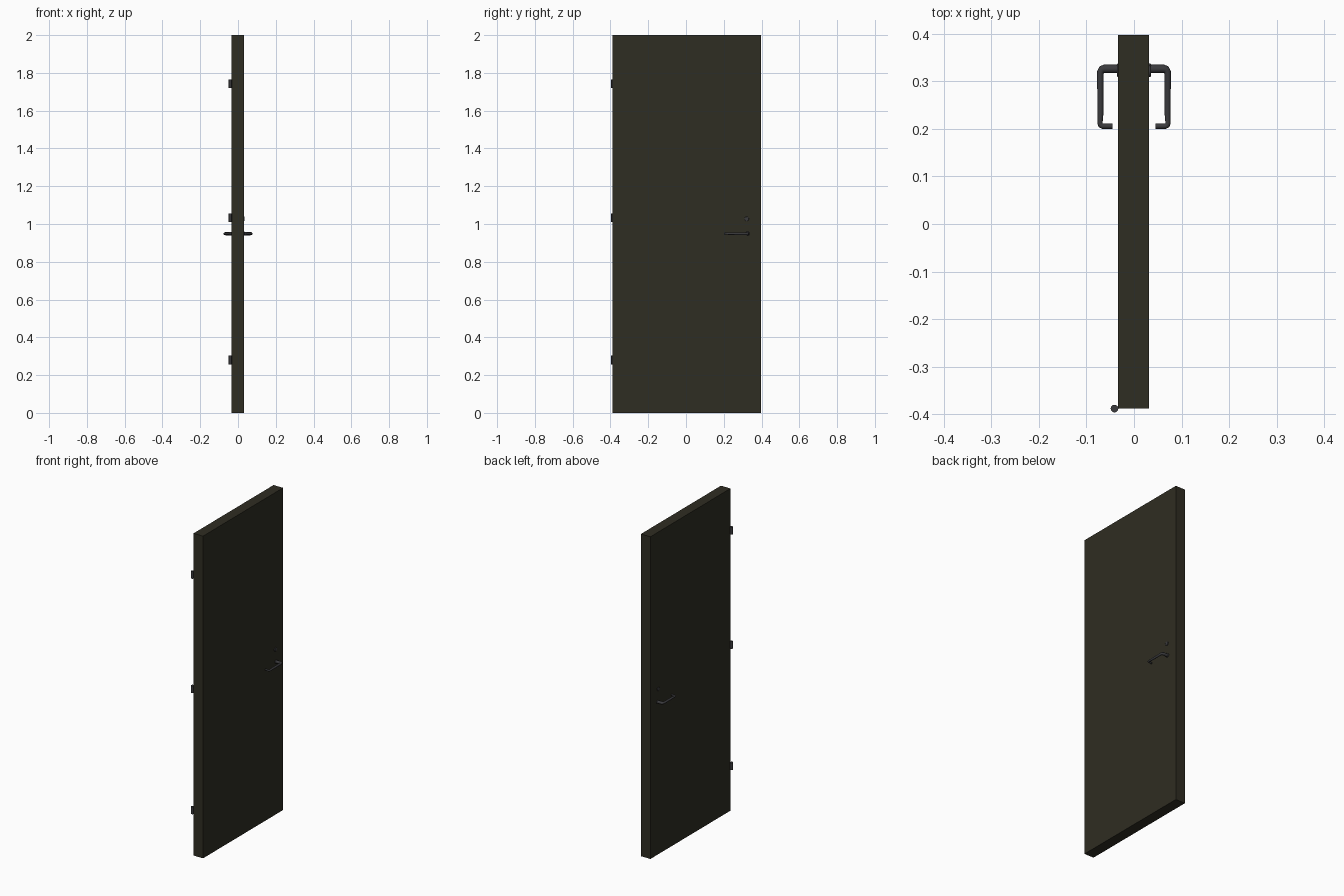
import bpy, math
from mathutils import Vector

if "Cube" in bpy.data.objects:
    bpy.data.objects.remove(bpy.data.objects["Cube"])


def material(name, color):
    m = bpy.data.materials.new(name)
    m.diffuse_color = (*color, 1)
    m.use_nodes = True
    m.node_tree.nodes["Principled BSDF"].inputs["Base Color"].default_value = m.diffuse_color
    return m


DOOR = material("dark_olive_paint", (0.028, 0.026, 0.016))
METAL = material("dark_grey_metal", (0.043, 0.043, 0.047))


def finish(obj, name, mat, smooth=True):
    obj.name = name
    obj.data.materials.clear()
    obj.data.materials.append(mat)
    if smooth:
        bpy.ops.object.shade_smooth_by_angle(angle=math.radians(40))
    return obj


def cylinder(name, loc, radius, depth, along_x=False, bevel=0.0):
    rot = (0, math.pi / 2, 0) if along_x else (0, 0, 0)
    bpy.ops.mesh.primitive_cylinder_add(vertices=24, radius=radius, depth=depth,
                                        location=loc, rotation=rot)
    obj = bpy.context.object
    if bevel:
        mod = obj.modifiers.new("rounded_rim", 'BEVEL')
        mod.width, mod.segments = bevel, 2
    return finish(obj, name, METAL)


# Door slab
bpy.ops.mesh.primitive_cube_add(size=1, location=(-0.001, 0.0045, 1.0))
slab = bpy.context.object
slab.scale = (0.065, 0.785, 2.0)
bpy.ops.object.transform_apply(location=False, rotation=False, scale=True)
finish(slab, "door_slab", DOOR, smooth=False)

# Three hinge knuckles on the left face edge
for i, z in enumerate((0.28, 1.032, 1.742)):
    cylinder(f"hinge_{i + 1}", (-0.041, -0.388, z), 0.008, 0.045)


def lever(name, s):
    """Lever handle: shank out of the door, long grip, short return."""
    z = 0.949
    path = [(0.025, 0.326, 1.4), (0.062, 0.326, 1.4), (0.0675, 0.3245, 1.3),
            (0.0705, 0.319, 1.1), (0.0705, 0.235, 1.0), (0.0715, 0.212, 0.85),
            (0.070, 0.2075, 0.85), (0.066, 0.2055, 0.85), (0.0455, 0.2055, 0.85)]
    curve = bpy.data.curves.new(name, 'CURVE')
    curve.dimensions = '3D'
    curve.bevel_depth = 0.0065
    curve.bevel_resolution = 4
    curve.use_fill_caps = True
    spline = curve.splines.new('POLY')
    spline.points.add(len(path) - 1)
    for p, (x, y, r) in zip(spline.points, path):
        p.co = (s * x, y, z, 1)
        p.radius = r
    obj = bpy.data.objects.new(name, curve)
    bpy.context.collection.objects.link(obj)
    bpy.ops.object.select_all(action='DESELECT')
    obj.select_set(True)
    bpy.context.view_layer.objects.active = obj
    bpy.ops.object.convert(target='MESH')
    finish(bpy.context.object, name, METAL)


# Lever, collar and lock cylinder on both faces
for side, s in (("right", 1), ("left", -1)):
    lever(f"lever_handle_{side}", s)
    cylinder(f"handle_collar_{side}", (s * 0.032, 0.326, 0.949), 0.011, 0.008, True, 0.002)
    cylinder(f"lock_cylinder_{side}", (s * 0.0315, 0.321, 1.027), 0.012, 0.008, True, 0.002)
